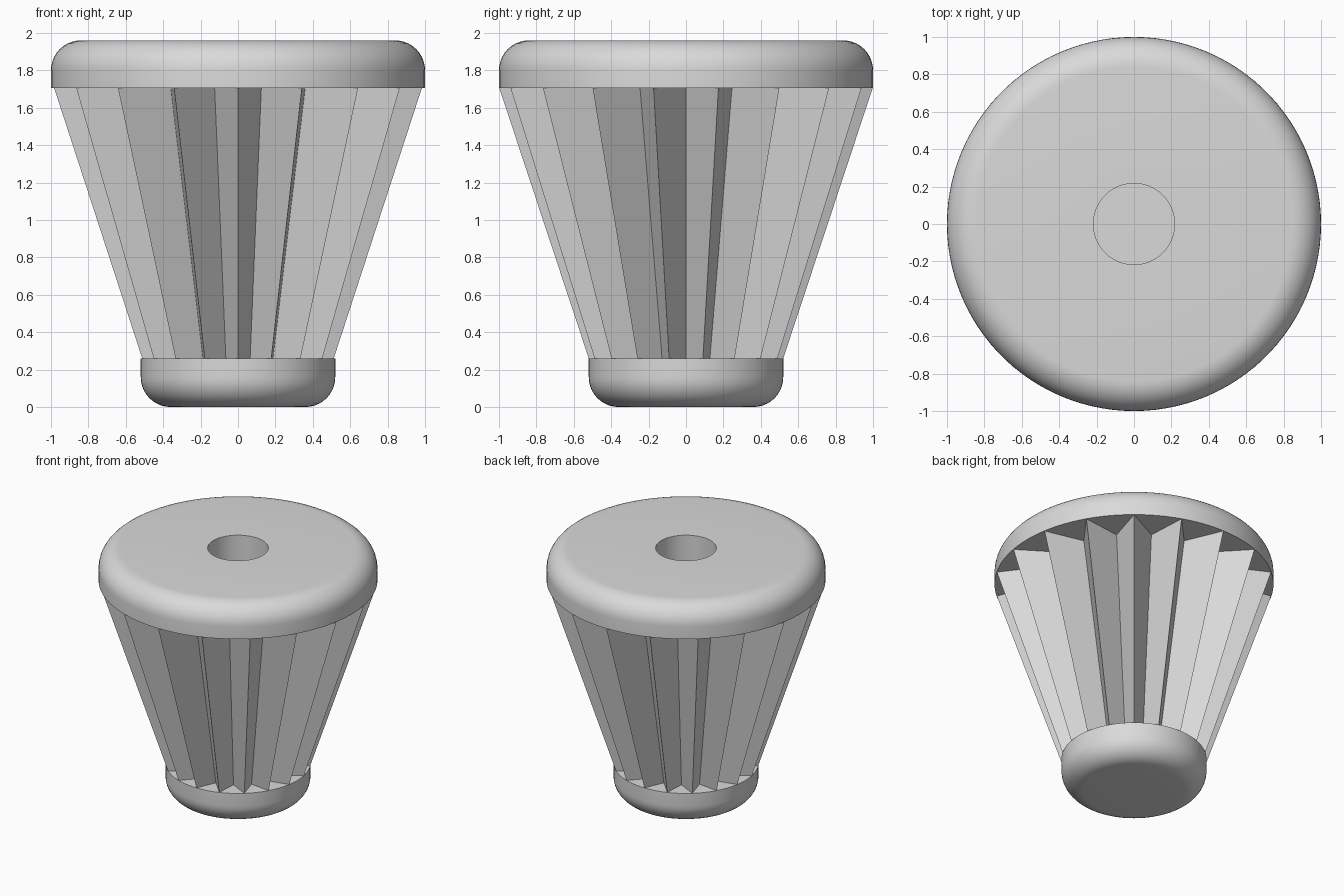
import bpy
import bmesh
from math import sin, cos, pi, radians

cube = bpy.data.objects.get("Cube")
if cube:
    bpy.data.objects.remove(cube, do_unlink=True)

POINTS = 18            # flutes around the body
SEGMENTS = 108         # smoothness of the round parts
Z_BASE, Z_CAP, Z_TOP = 0.26, 1.705, 1.96
R_BASE, R_CAP = 0.52, 1.0
VALLEY = 0.72          # valley radius relative to ridge radius
FILLET = 0.16
R_HOLE, Z_HOLE = 0.217, 0.96

grey = bpy.data.materials.new("plain_grey")
grey.use_nodes = True
grey.diffuse_color = (0.7, 0.7, 0.7, 1)
grey.node_tree.nodes["Principled BSDF"].inputs["Base Color"].default_value = (0.7, 0.7, 0.7, 1)


def finish(name, bm, smooth):
    bmesh.ops.remove_doubles(bm, verts=bm.verts, dist=0.0001)
    bmesh.ops.recalc_face_normals(bm, faces=bm.faces)
    mesh = bpy.data.meshes.new(name)
    bm.to_mesh(mesh)
    bm.free()
    mesh.materials.append(grey)
    obj = bpy.data.objects.new(name, mesh)
    bpy.context.collection.objects.link(obj)
    if smooth:
        bpy.ops.object.select_all(action='DESELECT')
        obj.select_set(True)
        bpy.context.view_layer.objects.active = obj
        bpy.ops.object.shade_smooth_by_angle(angle=radians(30))
    return obj


def lathe(name, profile):
    """Spin a (radius, height) profile around the z axis."""
    bm = bmesh.new()
    verts = [bm.verts.new((r, 0, z)) for r, z in profile]
    edges = [bm.edges.new(pair) for pair in zip(verts, verts[1:])]
    bmesh.ops.spin(bm, geom=verts + edges, cent=(0, 0, 0), axis=(0, 0, 1),
                   angle=2 * pi, steps=SEGMENTS, use_merge=True)
    return finish(name, bm, True)


def fillet(radius, z, start, end, steps=10):
    """Quarter arc whose centre is at (radius, z)."""
    angles = [radians(start + (end - start) * i / steps) for i in range(steps + 1)]
    return [(radius + FILLET * cos(a), z + FILLET * sin(a)) for a in angles]


# Rounded foot
lathe("rounded_foot",
      [(0, 0)] + fillet(R_BASE - FILLET, FILLET, -90, 0)
      + [(R_BASE, Z_BASE), (0, Z_BASE)])

# Rounded cap with its blind centre hole, the hole's sleeve hidden in the body
sleeve = R_HOLE + 0.05
lathe("cap_with_hole",
      [(0, Z_HOLE), (R_HOLE, Z_HOLE), (R_HOLE, Z_TOP)]
      + fillet(R_CAP - FILLET, Z_TOP - FILLET, 90, 0)
      + [(R_CAP, Z_CAP), (sleeve, Z_CAP), (sleeve, Z_HOLE - 0.05), (0, Z_HOLE - 0.05)])

# Tapered fluted body: star section, one ridge facing the front
bm = bmesh.new()
rings = []
for radius, z in ((R_BASE, Z_BASE), (R_CAP - 0.002, Z_CAP)):
    ring = []
    for i in range(2 * POINTS):
        a = -pi / 2 + i * pi / POINTS
        r = radius * (VALLEY if i % 2 else 1)
        ring.append(bm.verts.new((r * cos(a), r * sin(a), z)))
    rings.append(ring)
low, high = rings
for i in range(2 * POINTS):
    j = (i + 1) % (2 * POINTS)
    bm.faces.new((low[i], low[j], high[j], high[i]))
finish("fluted_body", bm, False)
